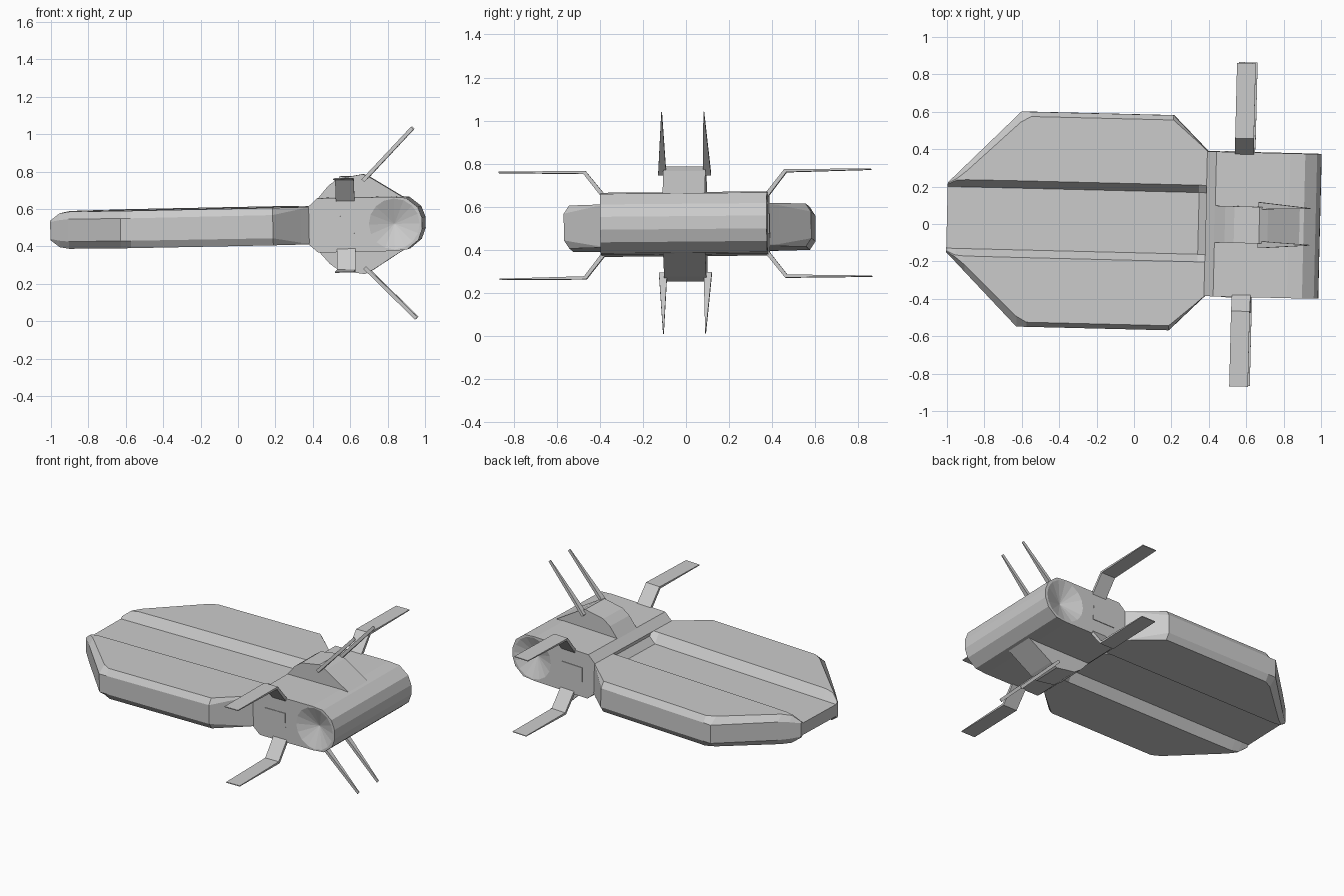
import bpy, bmesh
from math import radians, cos, sin, pi
from mathutils import Matrix, Vector

if "Cube" in bpy.data.objects:
    bpy.data.objects.remove(bpy.data.objects["Cube"])

# The whole model is very slightly tilted; z below is measured from mid height
M = (Matrix.Translation((0.69, -0.005, 0.52))
     @ Matrix.Rotation(radians(-1.4), 4, 'Z')
     @ Matrix.Rotation(radians(-1.15), 4, 'Y')
     @ Matrix.Rotation(radians(0.5), 4, 'X')
     @ Matrix.Translation((-0.69, 0, 0)))


def loft(name, rings):
    """Closed skin through rings of equal point count, with flat end caps."""
    bm = bmesh.new()
    vs = [[bm.verts.new(M @ Vector(p)) for p in r] for r in rings]
    n = len(rings[0])
    for a, b in zip(vs, vs[1:]):
        for i in range(n):
            j = (i + 1) % n
            bm.faces.new((a[i], a[j], b[j], b[i]))
    bm.faces.new(vs[0])
    bm.faces.new(vs[-1])
    bmesh.ops.recalc_face_normals(bm, faces=bm.faces)
    me = bpy.data.meshes.new(name)
    bm.to_mesh(me)
    bm.free()
    ob = bpy.data.objects.new(name, me)
    bpy.context.collection.objects.link(ob)
    return ob


def prism(name, half, y0, y1):
    """Upper half profile in x,z mirrored below and extruded along y."""
    prof = half + [(x, -z) for x, z in reversed(half) if z > 0]
    return loft(name, [[(x, y, z) for x, z in prof] for y in (y0, y1)])


def section(x, floor_y, floor_z, wall_y, top_y, top_z, edge_y, edge_z):
    """Body cross-section: recessed centre, raised side panels, bevelled edge."""
    q = [(floor_y, floor_z), (wall_y, top_z), (top_y, top_z), (edge_y, edge_z)]
    half = q + [(y, -z) for y, z in reversed(q)]
    return [(x, y, z) for y, z in half] + [(x, -y, z) for y, z in reversed(half)]


# Long flat body with a channel along the top and underside
loft("body", [
    section(-1.0, .165, .040, .178, .182, .052, .187, .045),
    section(-.95, .165, .040, .200, .210, .090, .236, .055),
    section(-.90, .165, .040, .204, .250, .099, .287, .060),
    section(-.615, .165, .040, .205, .520, .100, .575, .060),
    section(-.56, .165, .040, .205, .550, .100, .575, .060),
    section(.20, .165, .040, .205, .550, .100, .575, .062),
    section(.345, .165, .040, .205, .425, .100, .430, .090),
    section(.40, .165, .095, .205, .375, .100, .376, .095)])

# Cross head with a rounded far edge
head = prism("head", [(.385, .1), (.435, .145), (.83, .145), (.91, .138),
                      (.972, .088), (.994, .03)], -.387, .387)

# Raised block wrapping the middle of the head
prism("centre_block", [(.43, .14), (.49, .21), (.54, .245), (.675, .267),
                       (.72, .245), (.935, .11)], -.098, .098)

for s, side in ((-1, "front"), (1, "back")):
    # Conical dish sunk in each end of the head
    circle = [(.845 + .137 * cos(k * pi / 8), .137 * sin(k * pi / 8))
              for k in range(16)]
    cutter = loft(side + "_dish_cutter", [
        [(.845 + (x - .845) * f, s * y, z * f) for x, z in circle]
        for f, y in ((1.05, .390), (.02, .335))])
    cutter.hide_render = True
    cutter.hide_viewport = True
    mod = head.modifiers.new(side + "_dish", 'BOOLEAN')
    mod.object = cutter
    mod.operation = 'DIFFERENCE'
    mod.solver = 'EXACT'

    # Small hatch on each end of the head
    prism(side + "_hatch", [(.475, .047), (.63, .047)], s * .38, s * .391)

    for t, level in ((1, "upper"), (-1, "lower")):
        # Bent arm reaching outwards
        path = [(.36, .125, .385, .125), (.462, .252, .472, .238),
                (.865, .251, .865, .246)]
        loft(f"{side}_{level}_arm", [
            [(.535, s * a, t * b), (.635, s * a, t * b),
             (.635, s * c, t * d), (.535, s * c, t * d)]
            for a, b, c, d in path])

        # Thin tapering antenna slanting away from the block
        loft(f"{side}_{level}_antenna", [
            [(x - .007, s * y0, t * (z + .007)), (x + .007, s * y0, t * (z - .007)),
             (x + .007, s * y1, t * (z - .007)), (x - .007, s * y1, t * (z + .007))]
            for x, z, y0, y1 in ((.675, .232, .085, .123), (.945, .509, .096, .100))])
